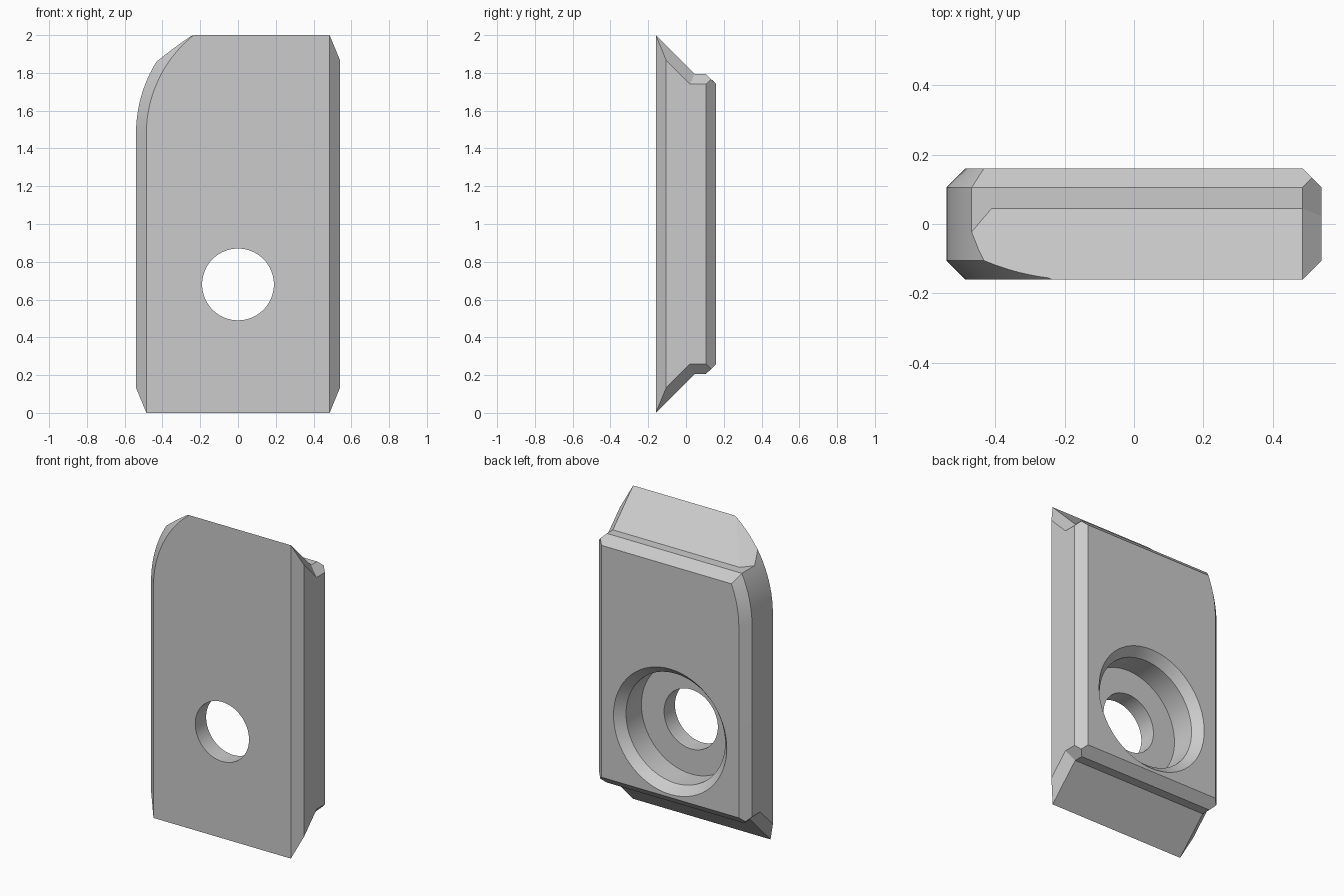
import bpy
import bmesh
import math
from mathutils import Vector

cube = bpy.data.objects.get("Cube")
if cube:
    bpy.data.objects.remove(cube)

CHAMFER = 0.055
HALF_W, HALF_T = 0.54, 0.16

steel = bpy.data.materials.new("plain_grey")
steel.use_nodes = True
steel.diffuse_color = (0.6, 0.6, 0.6, 1)
steel.node_tree.nodes["Principled BSDF"].inputs["Base Color"].default_value = (0.6, 0.6, 0.6, 1)


def finish(name, bm):
    bmesh.ops.recalc_face_normals(bm, faces=bm.faces)
    mesh = bpy.data.meshes.new(name)
    bm.to_mesh(mesh)
    bm.free()
    mesh.materials.append(steel)
    obj = bpy.data.objects.new(name, mesh)
    bpy.context.collection.objects.link(obj)
    return obj


def loft(name, rings):
    """Closed solid through rings with equal point counts."""
    bm = bmesh.new()
    loops = [[bm.verts.new(p) for p in ring] for ring in rings]
    n = len(loops[0])
    for a, b in zip(loops, loops[1:]):
        for i in range(n):
            j = (i + 1) % n
            bm.faces.new((a[i], a[j], b[j], b[i]))
    bm.faces.new(loops[0])
    bm.faces.new(loops[-1])
    return finish(name, bm)


def outline(y, inset):
    """Front outline with one rounded upper corner, overlong at both ends."""
    r, left = 0.72 - inset, -HALF_W + inset
    steps = 20
    pts = [(left, y, -0.2)]
    for k in range(steps + 1):
        a = math.radians(180 - 65 * k / steps)
        pts.append((0.18 + r * math.cos(a), y, 1.48 + r * math.sin(a)))
    pts += [(-left, y, pts[-1][2]), (-left, y, -0.2)]
    return pts


def side_profile(x, d):
    """Side profile with sloped ends and a ledge, its end faces inset by d."""
    s = math.sqrt(2)
    top = [(-0.2, 2.04 - s * d),
           (0.045 - (s - 1) * d, 1.795 - d),
           (0.105 + d, 1.795 - d),
           (0.2, 1.7)]
    pts = top + [(y, 2 - z) for y, z in reversed(top)]
    return [(x, y, z) for y, z in pts]


def circle(y, r, n=64):
    return [(r * math.cos(2 * math.pi * k / n), y, 0.68 + r * math.sin(2 * math.pi * k / n))
            for k in range(n)]


# Plate with chamfered long edges
plate = loft("plate", [outline(-HALF_T, CHAMFER), outline(CHAMFER - HALF_T, 0),
                       outline(HALF_T - CHAMFER, 0), outline(HALF_T, CHAMFER)])

# Sloped ends, chamfered at both sides
inner, over = HALF_W - CHAMFER, CHAMFER + 0.03
ends = loft("end_shape", [side_profile(-inner - over, over), side_profile(-inner, 0),
                          side_profile(inner, 0), side_profile(inner + over, over)])

# Stepped bore with a chamfered rim at the back
bore = loft("bore", [circle(-0.3, 0.19), circle(-0.05, 0.19), circle(-0.05, 0.35),
                     circle(0.105, 0.35), circle(HALF_T, 0.40), circle(0.2, 0.44)])

# Slanted cut beside the rounded corner
p1 = Vector((-0.245, -0.16, 2.0))
p2 = Vector((-0.41, 0.045, 1.795))
p3 = Vector((-0.465, -0.02, 1.795))
p0 = p1 + 0.3 * (p1 - p2)
out = 3 * (p3 - p2)
base = [p0, p2, p2 + out, p0 + out, Vector((-0.8, 0.06, 1.795))]
bm = bmesh.new()
for p in base:
    bm.verts.new(p)
    bm.verts.new(p + Vector((0, 0, 0.5)))
hull = bmesh.ops.convex_hull(bm, input=bm.verts[:])
bmesh.ops.delete(bm, geom=list({g for g in hull["geom_interior"] + hull["geom_unused"]
                                if isinstance(g, bmesh.types.BMVert)}), context="VERTS")
corner = finish("corner_cut", bm)

# Combine the shapes
cutters = [(ends, "INTERSECT"), (corner, "DIFFERENCE"), (bore, "DIFFERENCE")]
for cutter, operation in cutters:
    cutter.hide_render = True
    mod = plate.modifiers.new(cutter.name, "BOOLEAN")
    mod.operation, mod.solver, mod.object = operation, "EXACT", cutter
graph = bpy.context.evaluated_depsgraph_get()
result = bpy.data.meshes.new_from_object(plate.evaluated_get(graph))
plate.modifiers.clear()
plate.data = result
for cutter, _ in cutters:
    bpy.data.objects.remove(cutter)

# Smooth the curves, keep the edges crisp
bpy.ops.object.select_all(action="DESELECT")
plate.select_set(True)
bpy.context.view_layer.objects.active = plate
bpy.ops.object.shade_smooth_by_angle(angle=math.radians(20))
